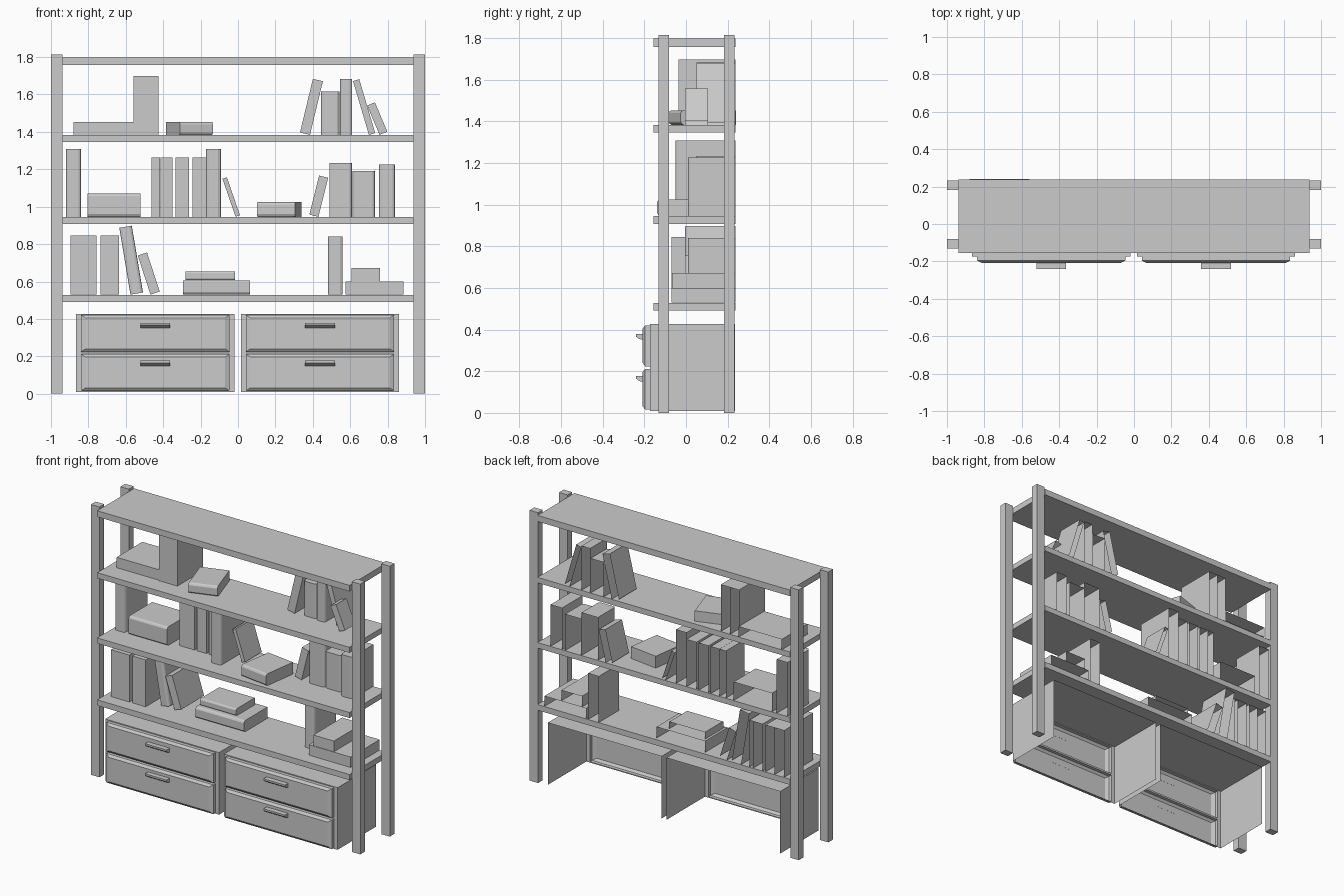
import bpy, bmesh
from math import radians
from mathutils import Matrix, Vector

if "Cube" in bpy.data.objects:
    bpy.data.objects.remove(bpy.data.objects["Cube"])


def make(name, verts, faces, matrix=None):
    bm = bmesh.new()
    vs = [bm.verts.new(v) for v in verts]
    for f in faces:
        bm.faces.new([vs[i] for i in f])
    bmesh.ops.recalc_face_normals(bm, faces=bm.faces)
    me = bpy.data.meshes.new(name)
    bm.to_mesh(me)
    bm.free()
    ob = bpy.data.objects.new(name, me)
    bpy.context.collection.objects.link(ob)
    if matrix:
        ob.matrix_world = matrix
    return ob


def box(name, x0, x1, y0, y1, z0, z1):
    v = [(x, y, z) for x in (x0, x1) for y in (y0, y1) for z in (z0, z1)]
    make(name, v, [(0, 1, 3, 2), (4, 6, 7, 5), (0, 4, 5, 1),
                   (2, 3, 7, 6), (0, 2, 6, 4), (1, 5, 7, 3)])


BACK = 0.238


def book_shell(name, t, d, h, rounded, matrix, both_ends=False, closed=False):
    """Hollow book: U-shaped cover profile (thickness, depth) extruded along its height."""
    if rounded:
        c = min(0.2 * t, 0.014)
        prof = [(0, d), (0, c), (c * .35, c * .35), (c, 0),
                (t - c, 0), (t - c * .35, c * .35), (t, c), (t, d)]
    else:
        prof = [(0, d), (0, 0), (t, 0), (t, d)]
    n = len(prof)
    verts = [(a, b, z) for z in (0, h) for a, b in prof]
    faces = [(i, i + 1, n + i + 1, n + i) for i in range(n - 1)]
    faces.append(tuple(range(n, 2 * n)))
    if both_ends:
        faces.append(tuple(range(n)))
    if closed:
        faces.append((n - 1, 0, n, 2 * n - 1))
    make(name, verts, faces, matrix)


def upright(x, t, z, h, y, lean=0, rounded=False, back=BACK):
    """x is the lower corner that touches the shelf when leaning."""
    m = Matrix.Translation((x, y, z)) @ Matrix.Rotation(radians(lean), 4, 'Y')
    if lean > 0:
        m = m @ Matrix.Translation((-t, 0, 0))
    book_shell("upright_book", t, back - y, h, rounded, m)


def lying(x, w, z, t, y, d, yaw=0, rounded=False, closed=False):
    flat = Matrix(((0, 0, 1, 0), (0, 1, 0, 0), (1, 0, 0, 0), (0, 0, 0, 1)))
    m = Matrix.Translation((x, y, z)) @ Matrix.Rotation(radians(yaw), 4, 'Z')
    # bake the axis swap so the object transform stays a plain rotation
    book_shell("lying_book", t, d, w, rounded, None, True, closed)
    ob = bpy.context.collection.objects[-1]
    ob.data.transform(flat)
    ob.data.flip_normals()
    ob.matrix_world = m


# Posts
for x0 in (-1.0, 0.937):
    for y0, label in ((-0.131, "front_post"), (0.182, "rear_post")):
        box(label, x0, x0 + 0.063, y0, y0 + 0.05, 0, 1.815)

# Shelves
for z0, z1 in ((0.491, 0.529), (0.908, 0.945), (1.346, 1.383), (1.758, 1.799)):
    box("shelf", -0.937, 0.937, -0.155, 0.237, z0, z1)


# Drawer cabinets: thin shells, open at back and bottom, with raised drawer fronts
def cabinet(x0, x1):
    y0, y1, z0, z1 = -0.173, 0.236, 0.01, 0.427
    make("cabinet_shell",
         [(x0, y0, z0), (x0, y1, z0), (x0, y1, z1), (x0, y0, z1),
          (x1, y0, z0), (x1, y1, z0), (x1, y1, z1), (x1, y0, z1)],
         [(0, 1, 2, 3), (4, 7, 6, 5), (3, 2, 6, 7)])
    mid = 0.218
    cx = (x0 + x1) / 2
    for za, zb, hz in ((z0, mid, 0.177), (mid, z1, 0.379)):
        rings = [(0, 0, y0), (0.026, 0.006, y0), (0.026, 0.006, -0.196), (0.05, 0.022, -0.208)]
        verts, faces = [], []
        for ix, iz, y in rings:
            verts += [(x0 + ix, y, za + iz), (x1 - ix, y, za + iz),
                      (x1 - ix, y, zb - iz), (x0 + ix, y, zb - iz)]
        for r in range(len(rings) - 1):
            for i in range(4):
                j = (i + 1) % 4
                faces.append((4 * r + i, 4 * r + j, 4 * r + 4 + j, 4 * r + 4 + i))
        k = 4 * (len(rings) - 1)
        faces.append((k, k + 1, k + 2, k + 3))
        ob = make("drawer_front", verts, faces)
        if ob.data.polygons[-1].normal.y > 0:
            ob.data.flip_normals()
        # Hooked pull
        prof = [(-0.207, 0), (-0.241, 0), (-0.241, -0.012), (-0.225, -0.024), (-0.207, -0.028)]
        n = len(prof)
        pv = [(x, y, hz + z) for x in (cx - 0.08, cx + 0.08) for y, z in prof]
        pf = [(i, (i + 1) % n, n + (i + 1) % n, n + i) for i in range(n)]
        make("drawer_handle", pv, pf + [tuple(range(n)), tuple(range(n, 2 * n))])


cabinet(-0.865, -0.02)
cabinet(0.016, 0.861)

# Books on the top shelf
Z = 1.384
lying(-0.88, 0.32, Z, 0.07, -0.03, 0.271)
upright(-0.56, 0.065, Z, 0.315, -0.036)
upright(-0.495, 0.07, Z, 0.315, -0.036)
lying(-0.31, 0.185, Z, 0.07, -0.083, 0.245, 18, True, True)
upright(0.385, 0.055, Z, 0.295, 0.05, 13.5)
upright(0.445, 0.097, Z, 0.232, 0.06, rounded=True)
upright(0.546, 0.064, Z, 0.298, 0.05, rounded=True)
upright(0.70, 0.035, Z, 0.30, 0.05, -16.5)
upright(0.757, 0.045, Z, 0.17, -0.005, -23, back=0.105)

# Books on the second shelf
Z = 0.946
upright(-0.92, 0.08, Z, 0.362, 0.0, rounded=True)
lying(-0.805, 0.285, Z, 0.125, -0.01, 0.248, rounded=True)
for x, t in ((-0.462, 0.046), (-0.415, 0.065), (-0.333, 0.072), (-0.243, 0.072)):
    upright(x, t, Z, 0.317, 0.04)
upright(-0.17, 0.078, Z, 0.362, -0.05, rounded=True)
upright(-0.013, 0.025, Z, 0.215, 0.06, -19)
lying(0.102, 0.205, Z, 0.08, -0.11, 0.24, -8, True, True)
upright(0.43, 0.05, Z, 0.215, 0.06, 14)
upright(0.488, 0.122, Z, 0.288, 0.05, rounded=True)
upright(0.612, 0.12, Z, 0.245, 0.05, rounded=True)
upright(0.755, 0.085, Z, 0.28, 0.01, rounded=True)

# Books on the lowest shelf
Z = 0.53
for x, t in ((-0.895, 0.07), (-0.825, 0.068), (-0.735, 0.07), (-0.665, 0.028)):
    upright(x, t, Z, 0.315, -0.07)
upright(-0.575, 0.068, Z, 0.362, -0.005, -9.5, True)
upright(-0.468, 0.052, Z, 0.22, -0.005, -18)
lying(-0.295, 0.36, Z, 0.076, -0.03, 0.25, rounded=True)
lying(-0.28, 0.265, Z + 0.077, 0.047, 0.0, 0.2, rounded=True)
upright(0.482, 0.078, Z, 0.31, 0.01, rounded=True)
lying(0.576, 0.31, Z, 0.07, -0.07, 0.308)
lying(0.607, 0.153, Z + 0.071, 0.072, -0.068, 0.306)
